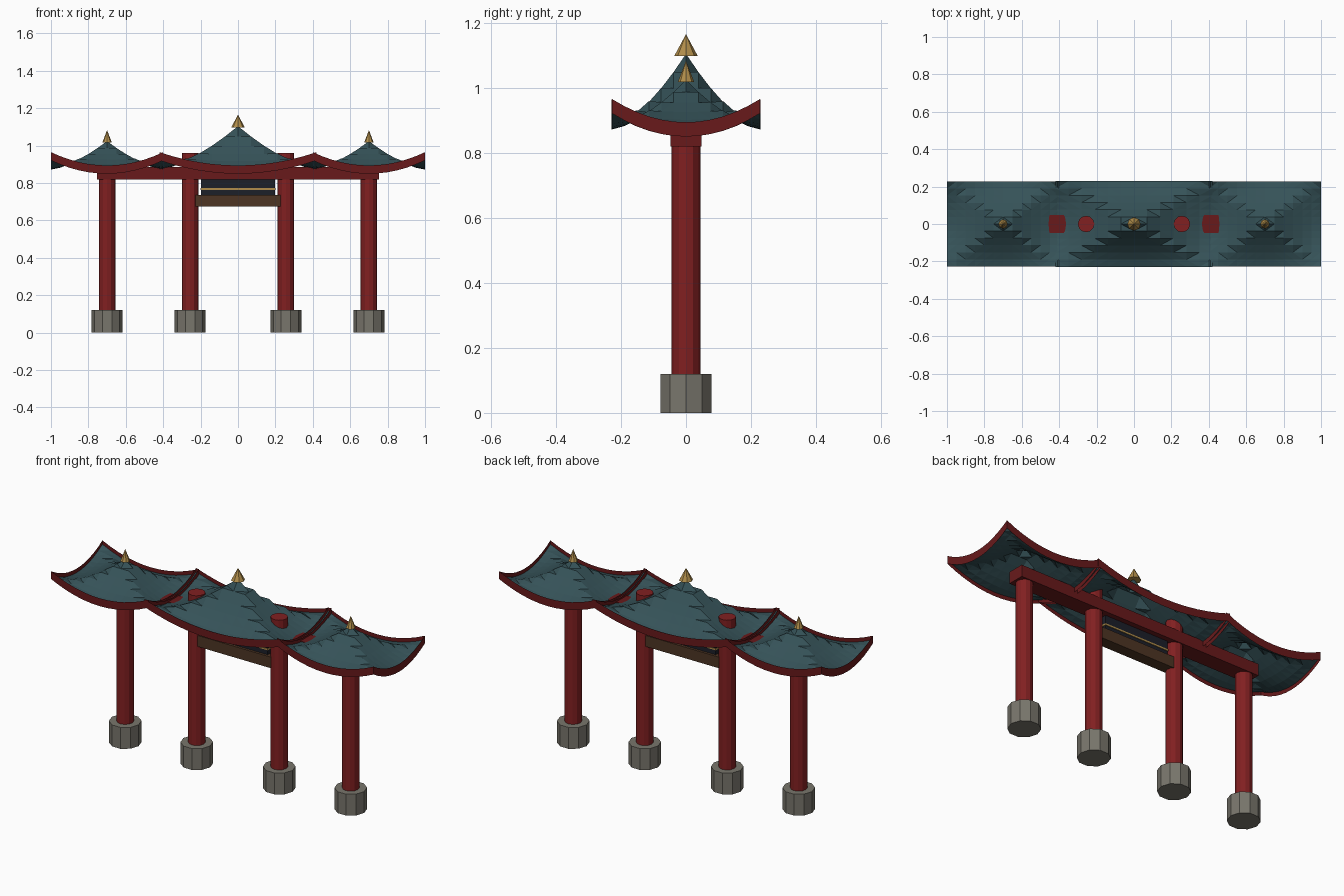
import bpy, bmesh, math
from mathutils import Matrix

if "Cube" in bpy.data.objects:
    bpy.data.objects.remove(bpy.data.objects["Cube"])


def material(name, rgb):
    m = bpy.data.materials.new(name)
    m.diffuse_color = (*rgb, 1)
    m.use_nodes = True
    m.node_tree.nodes["Principled BSDF"].inputs["Base Color"].default_value = m.diffuse_color
    return m


RED = material("red_paint", (0.22, 0.014, 0.015))
TRIM = material("dark_red_trim", (0.14, 0.010, 0.011))
TEAL = material("teal_tile", (0.036, 0.085, 0.098))
STONE = material("stone", (0.19, 0.18, 0.15))
GOLD = material("gold", (0.44, 0.27, 0.07))
WOOD = material("brown_wood", (0.075, 0.035, 0.017))
DARK = material("dark_panel", (0.012, 0.014, 0.022))


def finish(name, bm, mat):
    me = bpy.data.meshes.new(name)
    bm.to_mesh(me)
    bm.free()
    me.materials.append(mat)
    ob = bpy.data.objects.new(name, me)
    bpy.context.collection.objects.link(ob)
    return ob


def cone(name, x, z0, z1, r0, r1, sides, mat):
    bm = bmesh.new()
    place = Matrix.Translation((x, 0, (z0 + z1) / 2)) @ Matrix.Rotation(math.pi / 2, 4, 'Z')
    bmesh.ops.create_cone(bm, cap_ends=True, segments=sides, radius1=r0, radius2=r1,
                          depth=z1 - z0, matrix=place)
    return finish(name, bm, mat)


def box(name, hx, hy, z0, z1, mat):
    bm = bmesh.new()
    place = Matrix.Translation((0, 0, (z0 + z1) / 2)) @ Matrix.Diagonal((2 * hx, 2 * hy, z1 - z0, 1))
    bmesh.ops.create_cube(bm, size=1, matrix=place)
    return finish(name, bm, mat)


EAVE, LIFT, BAND, N = 0.872, 0.071, 0.022, 12


def roof(name, cx, hx, hy, rise):
    def height(u, v):
        d = max(abs(u), abs(v))
        return EAVE + rise * max(0, 1 - d) ** 1.5 + LIFT * (u * v) ** 2

    # swept pyramid sheet with upturned corners
    bm = bmesh.new()
    bmesh.ops.create_grid(bm, x_segments=N, y_segments=N, size=1)
    for v in bm.verts:
        u, w = v.co.x, v.co.y
        v.co = (cx + u * hx, w * hy, height(u, w))
    bmesh.ops.triangulate(bm, faces=bm.faces[:])
    finish(name, bm, TEAL)

    # thin eave band around the four edges
    bm = bmesh.new()
    steps = [-1 + 2 * i / N for i in range(N)]
    loop = ([(s, -1) for s in steps] + [(1, s) for s in steps]
            + [(-s, 1) for s in steps] + [(-1, -s) for s in steps])
    rings = [[bm.verts.new((cx + u * hx, w * hy, height(u, w) + dz)) for u, w in loop]
             for dz in (-BAND, BAND)]
    low, high = rings
    for i in range(len(loop)):
        j = (i + 1) % len(loop)
        bm.faces.new((low[i], low[j], high[j], high[i]))
    finish(name + "_eave_band", bm, TRIM)


# columns on stone bases
for label, x, top in (("outer", 0.70, 0.86), ("inner", 0.256, 0.96)):
    for side, s in (("left", -1), ("right", 1)):
        cone(f"{label}_{side}_base", s * x, 0, 0.12, 0.083, 0.083, 10, STONE)
        cone(f"{label}_{side}_column", s * x, 0.12, top, 0.044, 0.044, 12, RED)

# roofs and finials
roof("centre_roof", 0, 0.42, 0.229, 0.232)
cone("centre_finial", 0, 1.098, 1.165, 0.036, 0, 8, GOLD)
for side, s in (("left", -1), ("right", 1)):
    roof(side + "_roof", s * 0.70, 0.30, 0.227, 0.152)
    cone(side + "_finial", s * 0.70, 1.018, 1.083, 0.025, 0, 8, GOLD)

# long top beam, lower crossbeam and hanging panel
box("top_beam", 0.755, 0.047, 0.82, 0.885, TRIM)
box("lower_crossbeam", 0.25, 0.032, 0.675, 0.737, WOOD)
box("panel", 0.197, 0.018, 0.735, 0.822, DARK)
box("panel_trim", 0.2, 0.022, 0.764, 0.773, GOLD)
